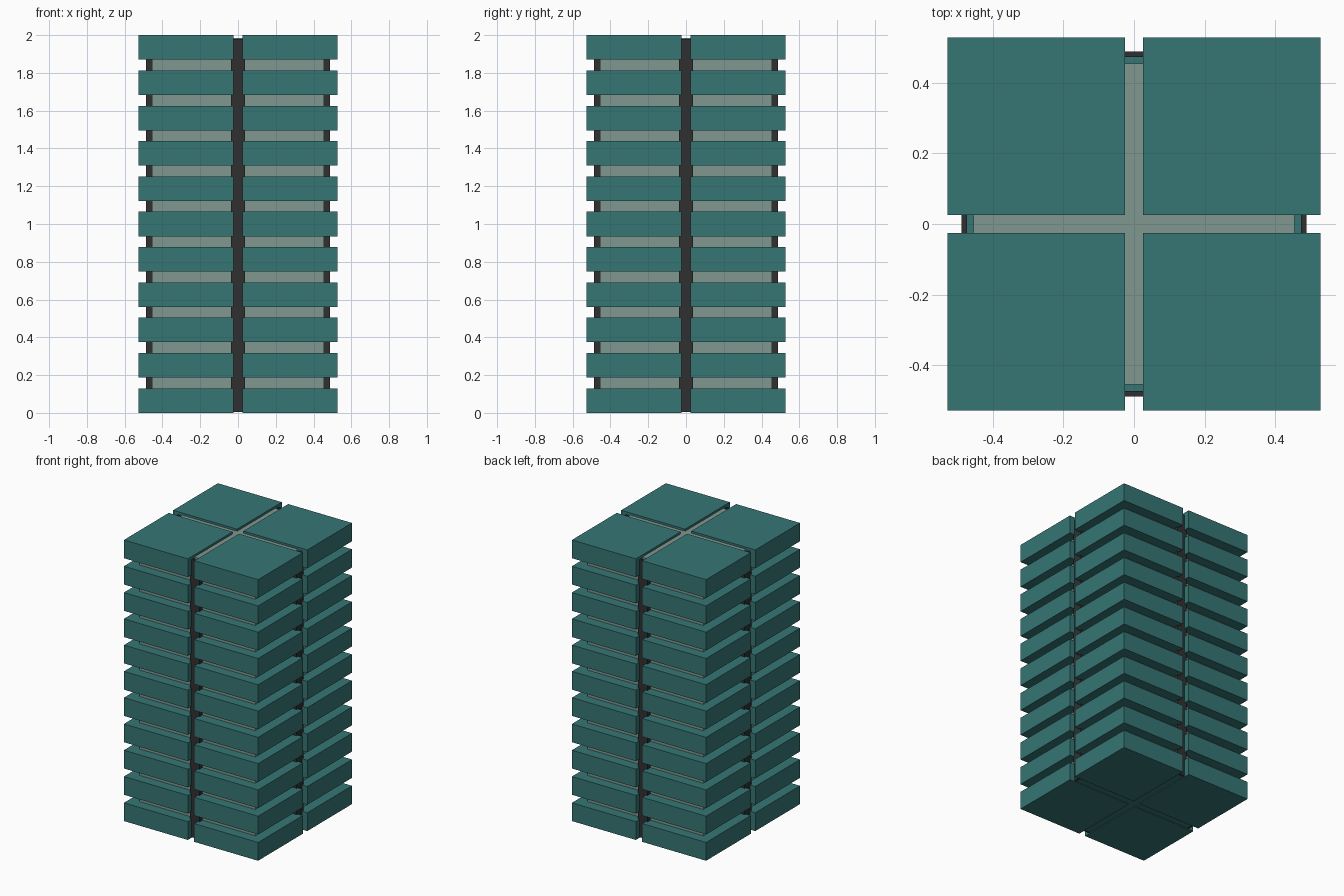
import bpy
from math import pi
from mathutils import Matrix

if "Cube" in bpy.data.objects:
    bpy.data.objects.remove(bpy.data.objects["Cube"])


def material(name, rgb):
    m = bpy.data.materials.new(name)
    m.diffuse_color = (*rgb, 1)
    m.use_nodes = True
    m.node_tree.nodes["Principled BSDF"].inputs["Base Color"].default_value = m.diffuse_color
    return m


TEAL = material("teal", (0.035, 0.18, 0.175))
DARK = material("dark", (0.03, 0.03, 0.03))
PALE = material("pale", (0.22, 0.31, 0.28))


def box(name, lo, hi, mat, turn=0):
    """Box between two corners, optionally turned about the tower axis."""
    bpy.ops.mesh.primitive_cube_add(size=1)
    o = bpy.context.object
    o.name = name
    size = [b - a for a, b in zip(lo, hi)]
    mid = [(a + b) / 2 for a, b in zip(lo, hi)]
    o.data.transform(Matrix.Rotation(turn, 4, 'Z') @ Matrix.Translation(mid)
                     @ Matrix.Diagonal((*size, 1)))
    o.data.materials.append(mat)
    return o


# Inner core and the base plate beneath it
box("core", (-0.455, -0.455, 0.02), (0.455, 0.455, 1.985), PALE)
box("base_plate", (-0.473, -0.473, 0.005), (0.473, 0.473, 0.02), TEAL)

# Channel-shaped post in the middle of each side
for i in range(4):
    a = i * pi / 2
    box("post_web", (0.473, -0.038, 0.005), (0.488, 0.038, 1.98), DARK, a)
    for s in (-1, 1):
        y0, y1 = sorted((s * 0.025, s * 0.038))
        box("post_flange", (0.455, y0, 0.02), (0.473, y1, 1.98), DARK, a)

# Eleven floors of four corner slabs
FLOORS, THICK = 11, 0.13
for f in range(FLOORS):
    z = f * (2 - THICK) / (FLOORS - 1)
    for i in range(4):
        box("floor_slab", (0.025, 0.025, z), (0.528, 0.528, z + THICK), TEAL, i * pi / 2)
